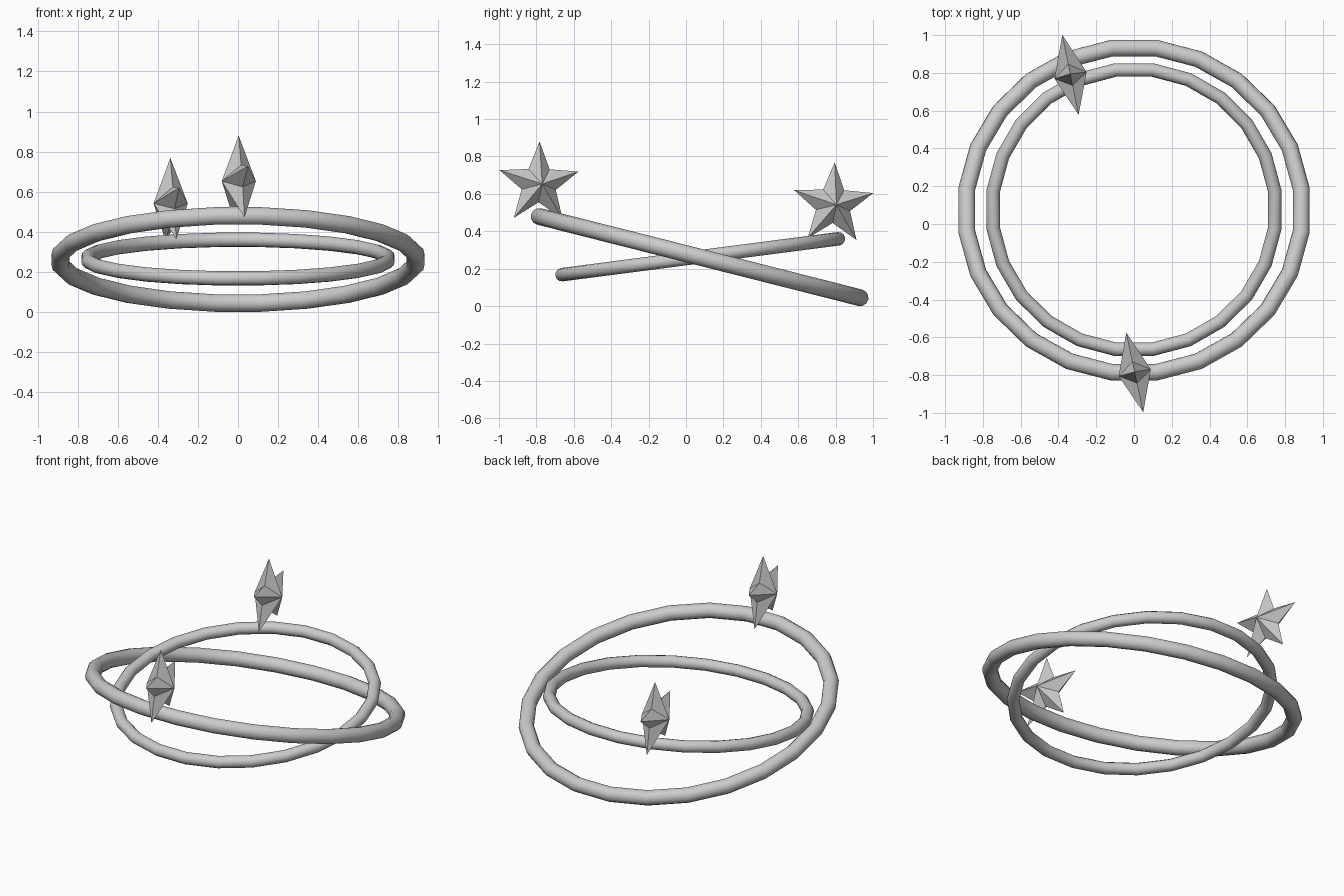
import bpy, bmesh, math
from mathutils import Matrix

if "Cube" in bpy.data.objects:
    bpy.data.objects.remove(bpy.data.objects["Cube"])


def ring(name, major, minor, tilt, loc):
    # smooth tube ring, turned half a segment so flats face the axes
    seg = 24
    bpy.ops.mesh.primitive_torus_add(major_radius=major, minor_radius=minor,
                                     major_segments=seg, minor_segments=12)
    ob = bpy.context.object
    ob.name = name
    ob.data.transform(Matrix.Rotation(math.pi / seg, 4, 'Z'))
    ob.rotation_euler = (math.radians(tilt), 0, 0)
    ob.location = loc
    bpy.ops.object.shade_smooth()
    return ob


def star(name, loc, roll, turn, outer=0.227, inner=0.098, depth=0.087):
    # faceted five-pointed star: outline in the YZ plane, an apex on each side
    bm = bmesh.new()
    rim = []
    for i in range(10):
        r = inner if i % 2 else outer
        a = math.pi / 2 + i * math.pi / 5
        rim.append(bm.verts.new((0, r * math.cos(a), r * math.sin(a))))
    for x in (depth, -depth):
        apex = bm.verts.new((x, 0, 0))
        for i in range(10):
            bm.faces.new((rim[i], rim[(i + 1) % 10], apex))
    bmesh.ops.recalc_face_normals(bm, faces=bm.faces)
    me = bpy.data.meshes.new(name)
    bm.to_mesh(me)
    bm.free()
    ob = bpy.data.objects.new(name, me)
    bpy.context.collection.objects.link(ob)
    ob.rotation_euler = (math.radians(roll), 0, math.radians(turn))
    ob.location = loc
    return ob


# two crossed rings
ring("outer_ring", 0.893, 0.045, -14.2, (0, 0.073, 0.262))
ring("inner_ring", 0.752, 0.036, 7.4, (0, 0.076, 0.264))

# one star riding on the high side of each ring
star("front_star", (0.004, -0.787, 0.653), -1, 12)
star("back_star", (-0.336, 0.787, 0.542), -2, 11.5)
